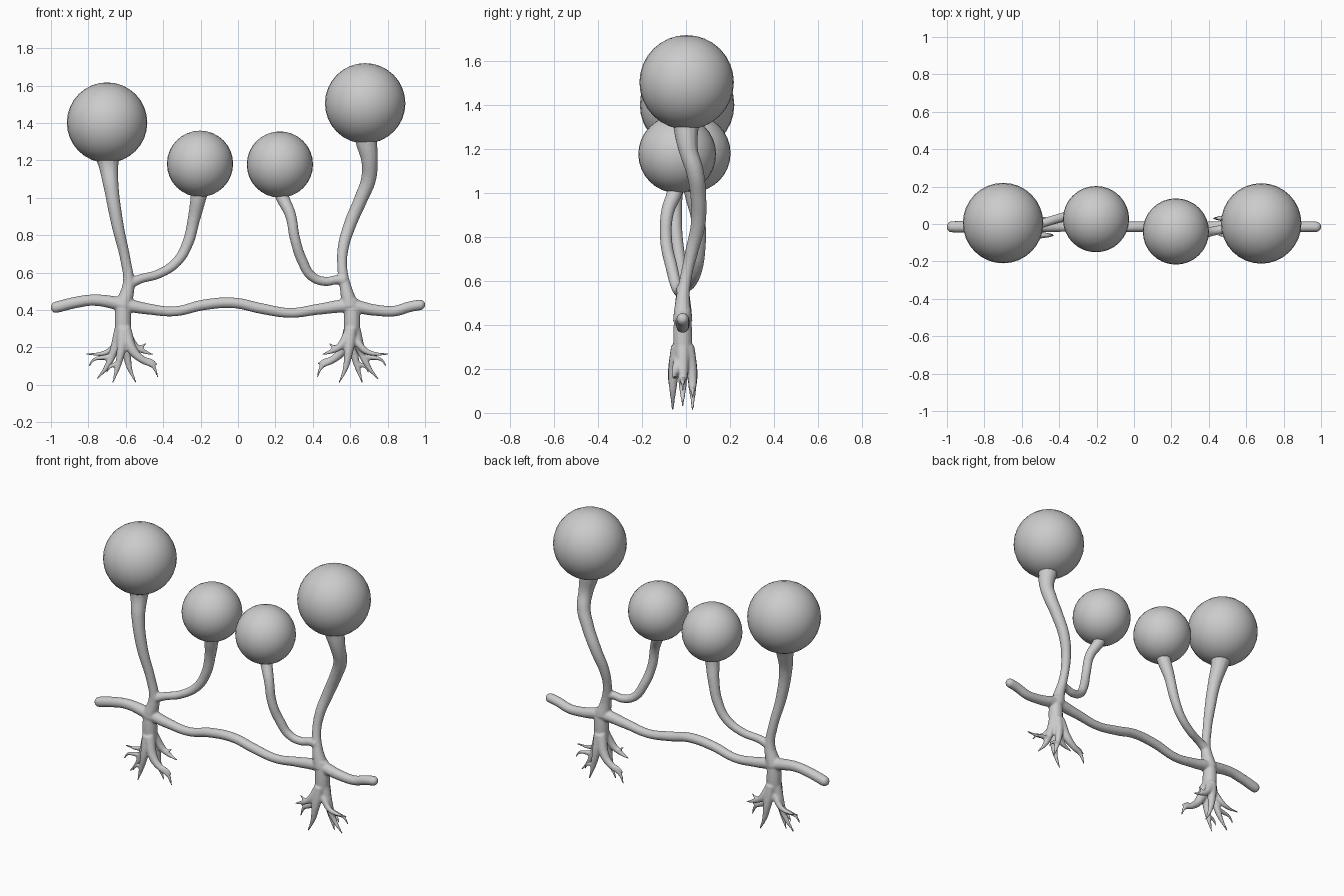
import bpy

cube = bpy.data.objects.get("Cube")
if cube:
    bpy.data.objects.remove(cube, do_unlink=True)

GREY = (0.6, 0.6, 0.6, 1)
grey = bpy.data.materials.new("plain grey")
grey.use_nodes = True
grey.diffuse_color = GREY
grey.node_tree.nodes["Principled BSDF"].inputs["Base Color"].default_value = GREY

YC = -0.015  # depth of the creeping stem


def select_only(ob):
    bpy.ops.object.select_all(action='DESELECT')
    ob.select_set(True)
    bpy.context.view_layer.objects.active = ob


def tube(curve, points):
    """Add one smooth tapering branch from (x, y, z, radius) points."""
    sp = curve.splines.new('BEZIER')
    sp.radius_interpolation = 'CARDINAL'
    sp.resolution_u = 8
    sp.bezier_points.add(len(points) - 1)
    for bp, (x, y, z, r) in zip(sp.bezier_points, points):
        bp.co = (x, y, z)
        bp.radius = r
        bp.handle_left_type = bp.handle_right_type = 'AUTO'


def root(curve, cx, side, points, r0):
    """A root thinning evenly to its tip; side turns the cluster half round."""
    n = len(points) - 1
    tube(curve, [(cx + side * x, YC + side * y, z, r0 + (0.005 - r0) * i / n)
                 for i, (x, y, z) in enumerate(points)])


cu = bpy.data.curves.new("branches", 'CURVE')
cu.dimensions = '3D'
cu.bevel_depth = 1
cu.bevel_resolution = 4
cu.use_fill_caps = True

# Creeping stem with rounded ends
stem = [(-1, .41, .014), (-.985, .412, .029), (-.87, .44, .031), (-.77, .453, .031),
        (-.615, .43, .036), (-.475, .405, .03), (-.34, .393, .027), (-.18, .428, .029),
        (-.02, .438, .029), (.125, .408, .029), (.28, .385, .027), (.435, .405, .03),
        (.6, .422, .036), (.73, .4, .031), (.84, .395, .029), (.92, .418, .029),
        (.985, .428, .027), (1, .428, .013)]
tube(cu, [(x, YC, z, r) for x, z, r in stem])

# Four stalks, each flaring into its ball
tube(cu, [(-.615, YC, .42, .045), (-.585, YC, .54, .032), (-.6, -.025, .66, .028),
          (-.645, -.05, .86, .033), (-.677, -.045, 1.05, .04), (-.692, -.015, 1.17, .053),
          (-.7, 0, 1.26, .075)])
tube(cu, [(-.585, YC, .54, .03), (-.525, -.005, .565, .025), (-.42, .025, .595, .025),
          (-.325, .05, .66, .027), (-.27, .06, .755, .03), (-.235, .055, .89, .034),
          (-.212, .035, 1.0, .043), (-.2, .03, 1.07, .05)])
tube(cu, [(.57, YC, .56, .03), (.53, -.02, .562, .025), (.465, -.03, .553, .025),
          (.395, -.045, .58, .026), (.345, -.065, .66, .028), (.305, -.09, .78, .028),
          (.28, -.085, .91, .03), (.235, -.05, 1.01, .037), (.22, -.04, 1.07, .045)])
tube(cu, [(.6, YC, .42, .045), (.578, YC, .51, .033), (.558, 0, .62, .027),
          (.562, .025, .73, .03), (.6, .055, .86, .034), (.66, .055, 1.0, .037),
          (.698, .04, 1.1, .041), (.703, .01, 1.2, .045), (.685, 0, 1.31, .06),
          (.68, 0, 1.36, .065)])

# Trunks and root clusters
for cx, side in ((-.615, 1), (.61, -1)):
    tube(cu, [(cx, YC, .46, .035), (cx, YC, .4, .042), (cx, YC, .32, .044), (cx, YC, .23, .04)])
    # main roots
    root(cu, cx, side, [(-.01, 0, .3), (-.045, 0, .19), (-.085, 0, .1), (-.14, 0, .03)], .035)
    root(cu, cx, side, [(0, -.02, .3), (-.01, -.042, .18), (-.03, -.045, .09), (-.055, -.045, .01)], .034)
    root(cu, cx, side, [(.005, .02, .3), (.02, .042, .17), (.035, .045, .09), (.07, .045, .01)], .034)
    root(cu, cx, side, [(.01, -.02, .3), (.055, -.042, .18), (.11, -.045, .13), (.16, -.045, .1),
                        (.187, -.045, .04)], .034)
    root(cu, cx, side, [(.01, .02, .29), (.06, .042, .21), (.11, .045, .18), (.165, .045, .16)], .03)
    # side forks
    root(cu, cx, side, [(-.06, 0, .15), (-.115, 0, .145), (-.155, 0, .135), (-.182, 0, .1)], .017)
    root(cu, cx, side, [(-.02, .02, .24), (-.075, .035, .18), (-.13, .035, .165), (-.195, .035, .165)], .022)
    root(cu, cx, side, [(-.025, -.045, .11), (-.065, -.045, .1), (-.09, -.045, .065)], .015)
    root(cu, cx, side, [(.1, -.045, .135), (.15, -.045, .13), (.185, -.045, .11)], .015)
    root(cu, cx, side, [(.075, .043, .2), (.1, .045, .205), (.125, .045, .225)], .013)

branches = bpy.data.objects.new("branching_stem", cu)
bpy.context.collection.objects.link(branches)
select_only(branches)
bpy.ops.object.convert(target='MESH')
branches = bpy.context.object
branches.name = "branching_stem"

# Fuse the branches into one soft organic skin
fuse = branches.modifiers.new("fuse", 'REMESH')
fuse.mode = 'VOXEL'
fuse.voxel_size = 0.006
fuse.use_smooth_shade = True
soften = branches.modifiers.new("soften", 'SMOOTH')
soften.factor = 0.5
soften.iterations = 6
for name in ("fuse", "soften"):
    bpy.ops.object.modifier_apply(modifier=name)
branches.data.materials.clear()
branches.data.materials.append(grey)
bpy.ops.object.shade_smooth()

# Balls
balls = {"outer_ball_right": (-.7, .005, 1.402, .215), "inner_ball_right": (-.203, .026, 1.182, .177),
         "inner_ball_left": (.224, -.04, 1.178, .177), "outer_ball_left": (.68, .003, 1.505, .215)}
for name, (x, y, z, r) in balls.items():
    bpy.ops.mesh.primitive_uv_sphere_add(segments=32, ring_count=16, radius=r, location=(x, y, z))
    ball = bpy.context.object
    ball.name = name
    ball.data.materials.append(grey)
    bpy.ops.object.shade_smooth()
